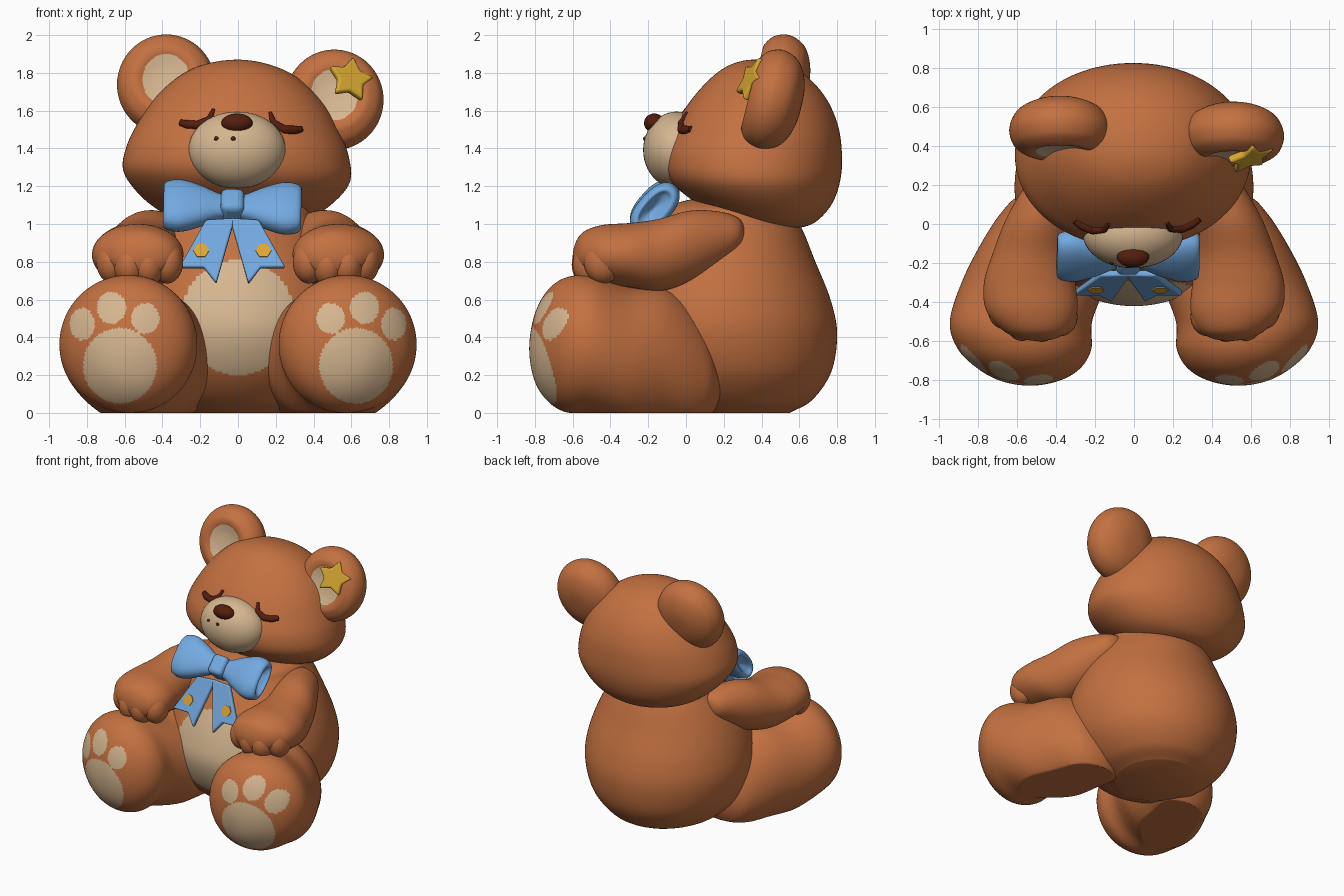
import bpy, bmesh
from math import sin, cos, pi, radians, copysign
from mathutils import Matrix, Vector
from mathutils.bvhtree import BVHTree

if "Cube" in bpy.data.objects:
    bpy.data.objects.remove(bpy.data.objects["Cube"])


def material(name, rgb):
    m = bpy.data.materials.new(name)
    m.use_nodes = True
    m.diffuse_color = (*rgb, 1)
    m.node_tree.nodes["Principled BSDF"].inputs["Base Color"].default_value = (*rgb, 1)
    return m


BROWN = material("brown fur", (0.55, 0.165, 0.052))
TAN = material("cream fur", (0.67, 0.47, 0.28))
DARK = material("dark brown", (0.09, 0.013, 0.004))
BLUE = material("blue ribbon", (0.17, 0.40, 0.75))
GOLD = material("gold star", (0.66, 0.38, 0.03))
ORANGE = material("orange spots", (0.74, 0.38, 0.035))


def place(loc, rx=0, ry=0, rz=0):
    turn = [Matrix.Rotation(radians(a), 4, k) for a, k in ((rz, "Z"), (ry, "Y"), (rx, "X"))]
    return Matrix.Translation(loc) @ turn[0] @ turn[1] @ turn[2]


def finish(name, bm, mat, matrix=None):
    bmesh.ops.recalc_face_normals(bm, faces=bm.faces[:])
    mesh = bpy.data.meshes.new(name)
    bm.to_mesh(mesh)
    bm.free()
    mesh.materials.append(mat)
    ob = bpy.data.objects.new(name, mesh)
    bpy.context.collection.objects.link(ob)
    if matrix:
        ob.matrix_world = matrix
    return ob


def spline(rows, steps):
    """Smooth rows through the given ones; zero-radius ends become round poles."""
    def ghost(end, near):
        t, u, ru, v, rv = near
        if end[2] == 0:
            return (t, u, -ru, v, -rv)
        return tuple(2 * a - b for a, b in zip(end, near))
    pts = [ghost(rows[0], rows[1])] + rows + [ghost(rows[-1], rows[-2])]
    out = []
    for a, b, c, d in zip(pts, pts[1:], pts[2:], pts[3:]):
        for i in range(steps):
            t = i / steps
            out.append([q + t / 2 * (r - p + t * (2 * p - 5 * q + 4 * r - s + t * (3 * (q - r) + s - p)))
                        for p, q, r, s in zip(a, b, c, d)])
    return out + [rows[-1]]


def loft(name, axis, rows, mat, matrix=None, segs=64, steps=8, power=1.0, side=1, floor=False):
    """Skin oval sections (position, centre u, radius u, centre v, radius v) along an axis."""
    bm = bmesh.new()
    rings = []
    for t, u, ru, v, rv in spline(rows, steps):
        ring = []
        for k in range(segs):
            c, s = cos(2 * pi * k / segs), sin(2 * pi * k / segs)
            p = [u + ru * copysign(abs(c) ** power, c), v + rv * copysign(abs(s) ** power, s)]
            p.insert("xyz".index(axis), t)
            p[0] *= side
            if floor:
                p[2] = max(p[2], 0)
            ring.append(bm.verts.new(p))
        rings.append(ring)
    for a, b in zip(rings, rings[1:]):
        for k in range(segs):
            j = (k + 1) % segs
            bm.faces.new((a[k], a[j], b[j], b[k]))
    bmesh.ops.remove_doubles(bm, verts=bm.verts[:], dist=0.00005)
    bmesh.ops.holes_fill(bm, edges=[e for e in bm.edges if e.is_boundary])
    return finish(name, bm, mat, matrix)


def ball(name, loc, size, mat):
    bm = bmesh.new()
    bmesh.ops.create_uvsphere(bm, u_segments=40, v_segments=24, radius=1)
    return finish(name, bm, mat, Matrix.Translation(loc) @ Matrix.Diagonal((*size, 1)))


def plate(name, points, thick, mat, matrix, bevel=0):
    bm = bmesh.new()
    face = bm.faces.new([bm.verts.new((x, -thick / 2, z)) for x, z in points])
    new = bmesh.ops.extrude_face_region(bm, geom=[face])["geom"]
    bmesh.ops.translate(bm, vec=(0, thick, 0), verts=[g for g in new if isinstance(g, bmesh.types.BMVert)])
    ob = finish(name, bm, mat, matrix)
    if bevel:
        mod = ob.modifiers.new("soft edge", "BEVEL")
        mod.width, mod.segments = bevel, 3


def paint(ob, mat, rule):
    ob.data.materials.append(mat)
    for p in ob.data.polygons:
        if rule(p.center):
            p.material_index = 1


def oval(c, x, z, rx, rz):
    return ((c.x - x) / rx) ** 2 + ((c.z - z) / rz) ** 2 < 1


def upright(rows):
    """Turn (height, half width, front, back) into loft sections."""
    return [(z, 0, w, (f + b) / 2, (b - f) / 2) for z, w, f, b in rows]


# Body with cream belly
body = loft("body", "z", upright([
    (0, .28, -.05, .55), (.07, .42, -.21, .67), (.22, .55, -.35, .77), (.42, .61, -.42, .8),
    (.6, .595, -.39, .765), (.8, .525, -.3, .685), (1, .41, -.17, .6), (1.1, .32, -.08, .5),
    (1.15, 0, .2, .2)]), BROWN, segs=200, steps=16)
paint(body, TAN, lambda c: c.y < 0 and oval(c, 0, .505, .3, .305))

# Head, slightly tilted
tilt = Matrix.Translation((0, .35, 1.4)) @ Matrix.Rotation(radians(3), 4, "Y") @ Matrix.Translation((0, -.35, -1.4))
head = loft("head", "z", upright([
    (.975, 0, .5, .5), (.99, .22, .31, .64), (1.04, .38, .2, .72), (1.13, .51, .03, .785),
    (1.25, .6, -.1, .82), (1.38, .59, -.12, .825), (1.52, .53, -.06, .805), (1.66, .44, .03, .745),
    (1.78, .31, .14, .64), (1.845, .17, .24, .51), (1.87, 0, .36, .36)]), BROWN, tilt, segs=96, power=.97)

# Muzzle, nose and mouth
ball("muzzle", (-.005, -.05, 1.392), (.258, .177, .203), TAN)
ball("nose", (-.005, -.168, 1.534), (.083, .054, .051), DARK)
for x, y in ((-.115, -.2), (-.025, -.219)):
    ball("mouth_mark", (x, y, 1.452), (.013, .008, .011), DARK)

# Closed eyes laid on the head surface
skin = BVHTree.FromPolygons([v.co for v in head.data.vertices], [p.vertices[:] for p in head.data.polygons])
for side, label in ((1, "left"), (-1, "right")):
    curve = bpy.data.curves.new(label + "_eye", "CURVE")
    curve.dimensions = "3D"
    curve.bevel_depth = .022
    curve.use_fill_caps = True
    line = curve.splines.new("NURBS")
    line.use_endpoint_u = True
    line.order_u = 3
    path = ((.15, 1.6, .4), (.17, 1.545, .8), (.23, 1.512, 1.05), (.28, 1.512, 1.1), (.32, 1.52, .8))
    line.points.add(len(path) - 1)
    for point, (x, z, r) in zip(line.points, path):
        hit = skin.ray_cast(Vector((side * x + .01, -2, z)), Vector((0, 1, 0)))[0]
        point.co = (hit.x, hit.y - .002, hit.z, 1)
        point.radius = r
    curve.materials.append(DARK)
    eye = bpy.data.objects.new(label + "_eye", curve)
    bpy.context.collection.objects.link(eye)
    eye.matrix_world = tilt

# Dished ears
ear_profile = [(.155, 0), (.142, .12), (.088, .22), (0, .26), (-.08, .24), (-.122, .19),
               (-.128, .155), (-.12, .125), (-.108, .07), (-.104, 0)]
for label, loc in (("left", (.51, .46, 1.655)), ("right", (-.38, .49, 1.735))):
    ear = loft(label + "_ear", "y", [(y, 0, r, 0, r * 1.04) for y, r in ear_profile], BROWN,
               place(loc, rx=-14))
    paint(ear, TAN, lambda c: c.y < -.05 and oval(c, 0, 0, .125, .14))

# Star on the ear
star = [((.13, .073)[k % 2] * cos(radians(75 + 36 * k)), (.13, .073)[k % 2] * sin(radians(75 + 36 * k)))
        for k in range(10)]
plate("ear_star", star, .045, GOLD, place((.595, .345, 1.765), rx=-24, rz=22), .014)

# Arms with soft fingers, and legs with painted soles
fingers = ((.375, -.475, .8), (.475, -.505, .785), (.575, -.5, .785), (.665, -.44, .8))
toes = ((.49, .5, .075, .08), (.67, .555, .077, .085), (.825, .47, .065, .085), (.625, .25, .195, .2))
for side, label in ((1, "left"), (-1, "right")):
    loft(label + "_arm", "y", [
        (.31, .38, 0, .95, 0), (.285, .39, .1, .945, .08), (.18, .42, .15, .92, .145),
        (.02, .48, .18, .88, .19), (-.15, .52, .205, .835, .19), (-.3, .535, .235, .835, .17),
        (-.44, .525, .235, .84, .155), (-.54, .505, .175, .84, .12), (-.585, .495, .1, .83, .07),
        (-.6, .49, 0, .825, 0)], BROWN, side=side)
    for k, (x, y, z) in enumerate(fingers):
        ball(f"{label}_finger_{k + 1}", (side * x, y, z), (.085, .1, .115), BROWN)
    leg = loft(label + "_leg", "y", [
        (.19, .4, 0, .16, 0), (.15, .4, .18, .18, .17), (.06, .41, .27, .23, .3),
        (-.1, .455, .33, .29, .36), (-.3, .515, .37, .3, .365), (-.5, .58, .365, .36, .365),
        (-.64, .562, .343, .36, .355), (-.74, .54, .265, .355, .285), (-.805, .535, .15, .345, .165),
        (-.83, .535, 0, .34, 0)], BROWN, segs=160, steps=12, side=side, floor=True)
    paint(leg, TAN, lambda c: c.y < -.5 and any(oval(c, side * x, z, rx, rz) for x, z, rx, rz in toes))

# Bow: puffed loops, knot, tails and spots
bow = place((-.03, -.165, 1.09), rx=-42, ry=1.5)
hang = place((-.03, -.26, 1), rx=-22)
for side, label in ((1, "left"), (-1, "right")):
    loft(label + "_bow_loop", "x", [
        (.02, 0, .04, 0, .065), (.08, 0, .055, 0, .08), (.17, 0, .076, 0, .125), (.27, 0, .088, 0, .16),
        (.345, 0, .08, 0, .15), (.365, 0, .055, 0, .12), (.34, 0, .035, 0, .085), (.31, 0, 0, 0, 0)],
        BLUE, bow, power=.85, side=side)
    tail = ((-.01, .03), (.14, .02), (.28, -.25), (.15, -.25), (.085, -.34), (-.005, 0))
    plate(label + "_bow_tail", [(side * x, z) for x, z in tail], .035, BLUE, hang, .01)
    spot = [(side * .165 + .042 * cos(k * pi / 3), .042 * sin(k * pi / 3) - .16) for k in range(6)]
    plate(label + "_tail_spot", spot, .008, ORANGE, hang @ Matrix.Translation((0, -.02, 0)))
bm = bmesh.new()
bmesh.ops.create_cube(bm, size=1, matrix=Matrix.Diagonal((.125, .16, .15, 1)))
knot = finish("bow_knot", bm, BLUE, bow)
mod = knot.modifiers.new("rounded", "BEVEL")
mod.width, mod.segments = .035, 4

# Smooth shading with sharp creases kept
bpy.ops.object.select_all(action="DESELECT")
for ob in bpy.context.collection.objects:
    if ob.type == "MESH":
        ob.select_set(True)
        bpy.context.view_layer.objects.active = ob
bpy.ops.object.shade_smooth_by_angle(angle=radians(40))
